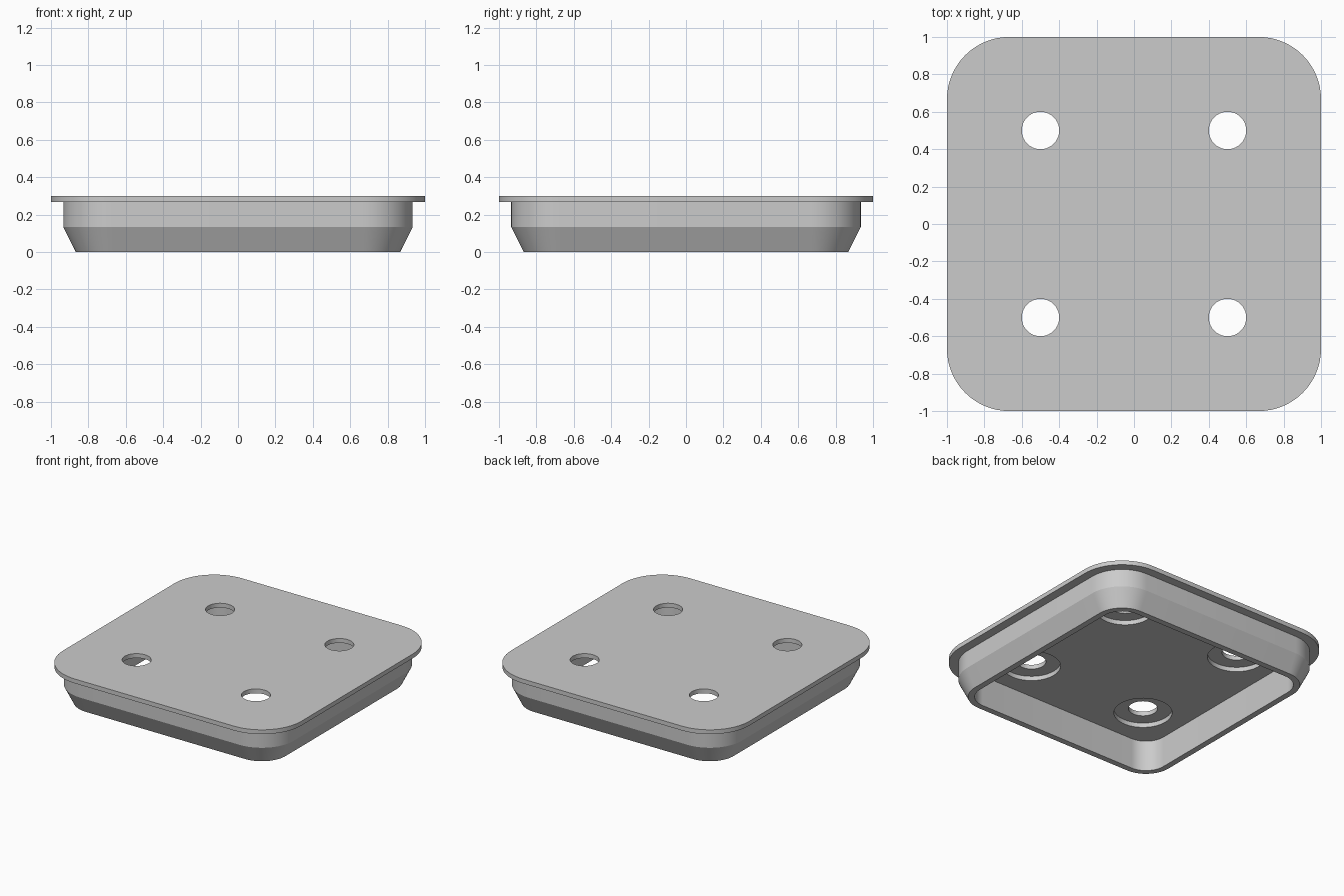
import bpy, bmesh, math

cube = bpy.data.objects.get("Cube")
if cube:
    bpy.data.objects.remove(cube, do_unlink=True)

grey = bpy.data.materials.new("plain grey")
grey.use_nodes = True
colour = (0.6, 0.6, 0.6, 1.0)
grey.diffuse_color = colour
grey.node_tree.nodes["Principled BSDF"].inputs["Base Color"].default_value = colour

STEPS = 16  # segments per rounded corner


def ring(bm, centre, core, radius, z):
    """Rounded square: a core square grown by the corner radius (core 0 is a circle)."""
    verts = []
    for corner in range(4):
        diagonal = math.pi / 4 + corner * math.pi / 2
        ox = math.copysign(core, math.cos(diagonal))
        oy = math.copysign(core, math.sin(diagonal))
        # A circle shares its quadrant ends, so skip the repeated vertex
        for i in range(STEPS + (1 if core else 0)):
            a = (corner + i / STEPS) * math.pi / 2
            verts.append(bm.verts.new((centre[0] + ox + radius * math.cos(a),
                                       centre[1] + oy + radius * math.sin(a), z)))
    return verts


def loft(bm, centre, core, profile):
    """Capped solid through rings given as (radius, z)."""
    rings = [ring(bm, centre, core, r, z) for r, z in profile]
    for a, b in zip(rings, rings[1:]):
        for i in range(len(a)):
            j = (i + 1) % len(a)
            bm.faces.new((a[i], a[j], b[j], b[i]))
    bm.faces.new(rings[0])
    bm.faces.new(rings[-1])


def make_object(name, bm):
    bmesh.ops.recalc_face_normals(bm, faces=bm.faces)
    mesh = bpy.data.meshes.new(name)
    bm.to_mesh(mesh)
    bm.free()
    mesh.materials.append(grey)
    obj = bpy.data.objects.new(name, mesh)
    bpy.context.collection.objects.link(obj)
    return obj


# Lid: flanged top plate, tapered skirt and hollow underside
TOP, FLANGE, CEILING, TAPER = 0.3, 0.267, 0.233, 0.133
CORE = 0.667
bm = bmesh.new()
loft(bm, (0, 0), CORE, [(0.333, TOP), (0.333, FLANGE), (0.267, FLANGE), (0.267, TAPER),
                        (0.2, 0), (0.155, 0), (0.155, CEILING)])
lid = make_object("flanged_lid", bm)

# Four through holes, each with a wider recess from below
bm = bmesh.new()
for x in (-0.5, 0.5):
    for y in (-0.5, 0.5):
        loft(bm, (x, y), 0, [(0.2, 0.1), (0.2, FLANGE), (0.1, FLANGE), (0.1, 0.4)])
cutter = make_object("hole_cutter", bm)
cutter.hide_render = True

cut = lid.modifiers.new("holes", "BOOLEAN")
cut.operation = "DIFFERENCE"
cut.solver = "EXACT"
cut.object = cutter
bpy.ops.object.select_all(action="DESELECT")
lid.select_set(True)
bpy.context.view_layer.objects.active = lid
bpy.ops.object.modifier_apply(modifier=cut.name)
bpy.data.objects.remove(cutter, do_unlink=True)

# Smooth rounded corners and bores, crisp edges elsewhere
bpy.ops.object.shade_smooth_by_angle(angle=math.radians(20))
